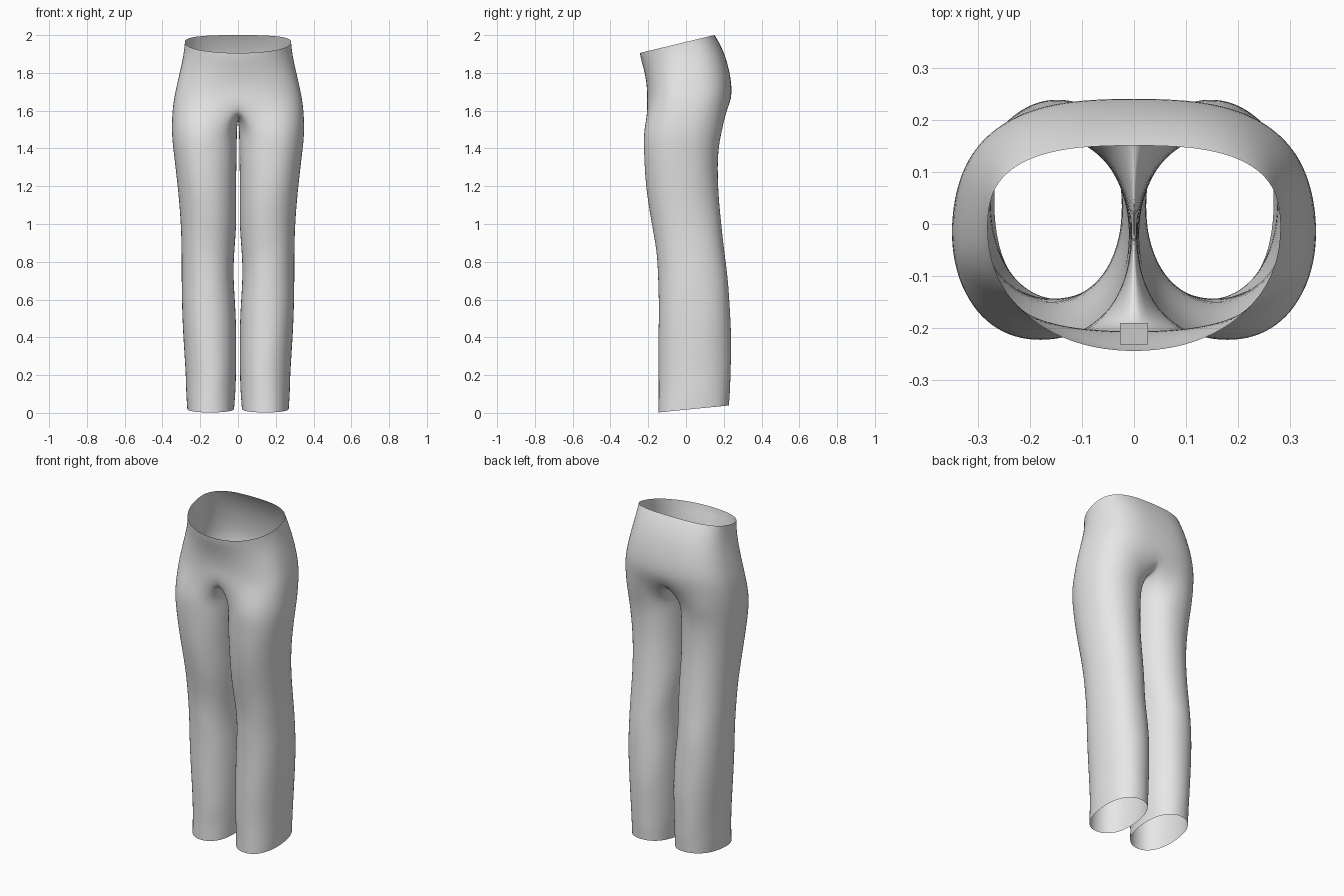
import bpy, bmesh
from math import sin, cos, radians, pi

cube = bpy.data.objects.get("Cube")
if cube:
    bpy.data.objects.remove(cube, do_unlink=True)

OUTER, INNER = 17, 7      # points on the outside and inside of each leg
GROW = 1.01               # makes up for shrinkage under subdivision


def material(name, value):
    mat = bpy.data.materials.new(name)
    mat.use_nodes = True
    color = (value, value, value, 1)
    mat.diffuse_color = color
    mat.node_tree.nodes["Principled BSDF"].inputs["Base Color"].default_value = color
    return mat


def power(v, p):
    return (1 if v >= 0 else -1) * abs(v) ** p


def oval(angle, x, width, front, back, mid, p_front, p_back):
    """Point on a rounded outline with separate front and back depths."""
    c, s = cos(angle), sin(angle)
    p, depth = (p_front, mid - front) if s < 0 else (p_back, back - mid)
    return x + GROW * width * power(c, p), mid + GROW * depth * power(s, p)


# Hips: height, slope, half width, front, back, front roundness
HIPS = [
    (1.964, .24, .28, -.243, .15, .95),
    (1.93, .23, .282, -.238, .17, .95),
    (1.86, .18, .293, -.222, .205, .92),
    (1.78, .11, .312, -.209, .23, .88),
    (1.70, .04, .33, -.204, .243, .84),
    (1.63, 0, .343, -.208, .234, .8),
]
# Legs: height, slope, inner x, outer x, front, back
LEGS = [
    (1.50, 0, .005, .355, -.222, .19),
    (1.40, 0, .006, .345, -.225, .17),
    (1.20, 0, .01, .32, -.213, .165),
    (1.00, 0, .006, .303, -.18, .185),
    (.85, 0, .02, .3, -.155, .205),
    (.72, 0, .025, .3, -.146, .22),
    (.55, 0, .012, .298, -.145, .235),
    (.38, 0, .007, .29, -.145, .24),
    (.20, .03, .01, .277, -.145, .235),
    (.12, .06, .012, .277, -.142, .232),
    (.02, .1, .02, .27, -.148, .23),
]

bm = bmesh.new()


def bridge(a, b, closed):
    n = len(a)
    for i in range(n if closed else n - 1):
        j = (i + 1) % n
        bm.faces.new((a[i], b[i], b[j], a[j]))


# Hip half rings, from front centre round the side to back centre
previous = None
for z, slope, width, front, back, p in HIPS:
    ring = []
    for i in range(OUTER):
        angle = pi * (i / (OUTER - 1) - .5)
        x, y = oval(angle, 0, width, front, back, -.01, p, .72)
        if i in (0, OUTER - 1):
            x = 0
        ring.append(bm.verts.new((x, y, z + slope * y)))
    if previous:
        bridge(previous, ring, False)
    previous = ring

# Crotch seam, dipping between back centre and front centre
start, end = previous[-1].co.copy(), previous[0].co.copy()
for i in range(1, INNER + 1):
    t = i / (INNER + 1)
    point = start.lerp(end, t)
    point.z -= .065 * sin(pi * t) ** .7
    previous.append(bm.verts.new((0, point.y, point.z)))

# Leg rings
for z, slope, inside, outside, front, back in LEGS:
    mid_x, half = (inside + outside) / 2, (outside - inside) / 2 / GROW
    ring = []
    for i in range(OUTER + INNER):
        if i < OUTER:
            angle = radians(-130 + 260 * i / (OUTER - 1))
        else:
            angle = radians(130 + 100 * (i - OUTER + 1) / (INNER + 1))
        x, y = oval(angle, mid_x, half, front, back, (front + back) / 2, .92, .92)
        fold = .003 * sin(23 * z + 3 * angle)
        ring.append(bm.verts.new((x, y + fold, max(0, z + slope * (y - .03)))))
    bridge(previous, ring, True)
    previous = ring

bmesh.ops.recalc_face_normals(bm, faces=bm.faces)
# Normals face away from the body
side = max(bm.faces, key=lambda f: f.calc_center_median().x)
if side.normal.x < 0:
    bmesh.ops.reverse_faces(bm, faces=bm.faces)


def make_object(name, bm, mat):
    mesh = bpy.data.meshes.new(name)
    bm.to_mesh(mesh)
    bm.free()
    mesh.materials.append(mat)
    mesh.shade_smooth()
    obj = bpy.data.objects.new(name, mesh)
    bpy.context.collection.objects.link(obj)
    return obj


cloth = material("light grey cloth", .8)
trousers = make_object("trousers", bm, cloth)
mirror = trousers.modifiers.new("mirror", 'MIRROR')
mirror.use_clip = True
mirror.merge_threshold = .001
smooth = trousers.modifiers.new("smooth", 'SUBSURF')
smooth.levels = smooth.render_levels = 2

# Small label inside the front of the waistband
bm = bmesh.new()
rows = [(-.232, 1.87), (-.212, 1.80), (-.19, 1.72)]
strips = [[bm.verts.new((x, y, z)) for x in (-.027, .027)] for y, z in rows]
for a, b in zip(strips, strips[1:]):
    bridge(a, b, False)
make_object("inner_label", bm, cloth)
